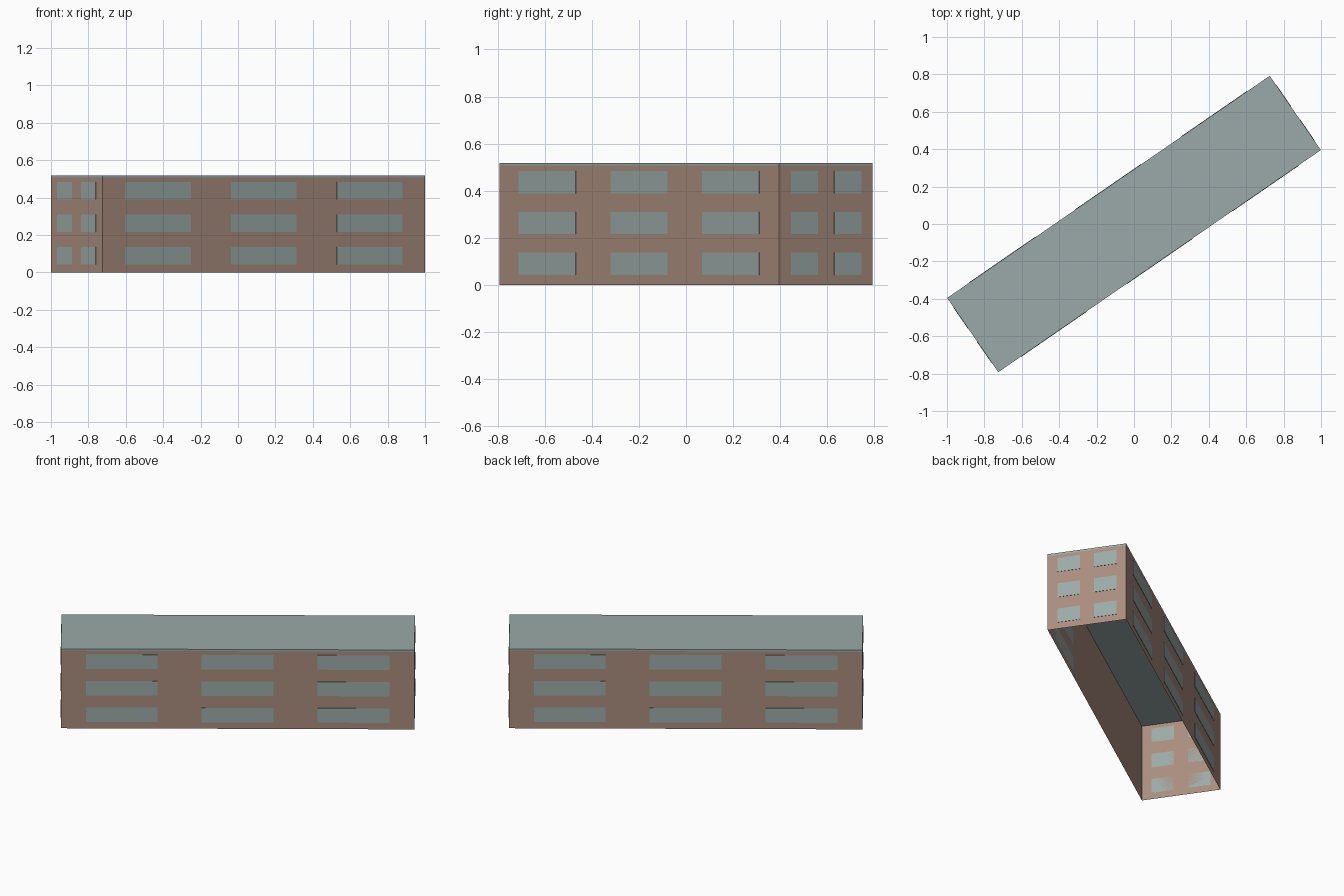
import bpy
import bmesh
import math
from mathutils import Matrix, Vector

cube = bpy.data.objects.get("Cube")
if cube:
    bpy.data.objects.remove(cube, do_unlink=True)

LENGTH, WIDTH = 2.094, 0.482
WALL_TOP, ROOF_TOP = 0.507, 0.519
TURN = Matrix.Rotation(math.radians(34.55), 4, "Z")


def make_material(name, rgb):
    linear = [((c / 255 + 0.055) / 1.055) ** 2.4 for c in rgb] + [1.0]
    mat = bpy.data.materials.new(name)
    mat.use_nodes = True
    mat.diffuse_color = linear
    bsdf = mat.node_tree.nodes["Principled BSDF"]
    bsdf.inputs["Base Color"].default_value = linear
    bsdf.inputs["Roughness"].default_value = 0.9
    return mat


def finish(bm, name, mat):
    mesh = bpy.data.meshes.new(name)
    bm.to_mesh(mesh)
    bm.free()
    mesh.materials.append(mat)
    obj = bpy.data.objects.new(name, mesh)
    obj.matrix_world = TURN
    bpy.context.collection.objects.link(obj)
    return obj


def box(bm, size, centre):
    matrix = Matrix.Translation(centre) @ Matrix.Diagonal((*size, 1))
    return bmesh.ops.create_cube(bm, size=1, matrix=matrix)


brown = make_material("brown_wall", (169, 141, 126))
teal = make_material("grey_green", (155, 170, 168))

# Walls: a thin shell, open at the bottom and under the roof
bm = bmesh.new()
box(bm, (LENGTH, WIDTH, WALL_TOP), (0, 0, WALL_TOP / 2))
caps = [f for f in bm.faces if abs(f.normal.z) > 0.5]
bmesh.ops.delete(bm, geom=caps, context="FACES_ONLY")
finish(bm, "walls", brown)

# Flat roof slab
bm = bmesh.new()
box(bm, (LENGTH, WIDTH, ROOF_TOP - WALL_TOP), (0, 0, (ROOF_TOP + WALL_TOP) / 2))
finish(bm, "roof", teal)


# Window panes: a grid of flat plates on each wall
def windows(name, angle, distance, columns, spacing, pane_width):
    bm = bmesh.new()
    for floor in range(3):
        z = 0.09 + floor * 0.173
        for col in range(columns):
            x = (col - (columns - 1) / 2) * spacing
            pane = box(bm, (pane_width, 0.002, 0.094), (x, -distance - 0.001, z))
    bm.transform(Matrix.Rotation(angle, 4, "Z"))
    finish(bm, name, teal)


for side, angle in (("front", 0), ("back", math.pi)):
    windows(side + "_windows", angle, WIDTH / 2, 3, 0.687, 0.426)
for side, angle in (("left_end", math.pi / 2), ("right_end", -math.pi / 2)):
    windows(side + "_windows", angle, LENGTH / 2, 2, 0.224, 0.138)
